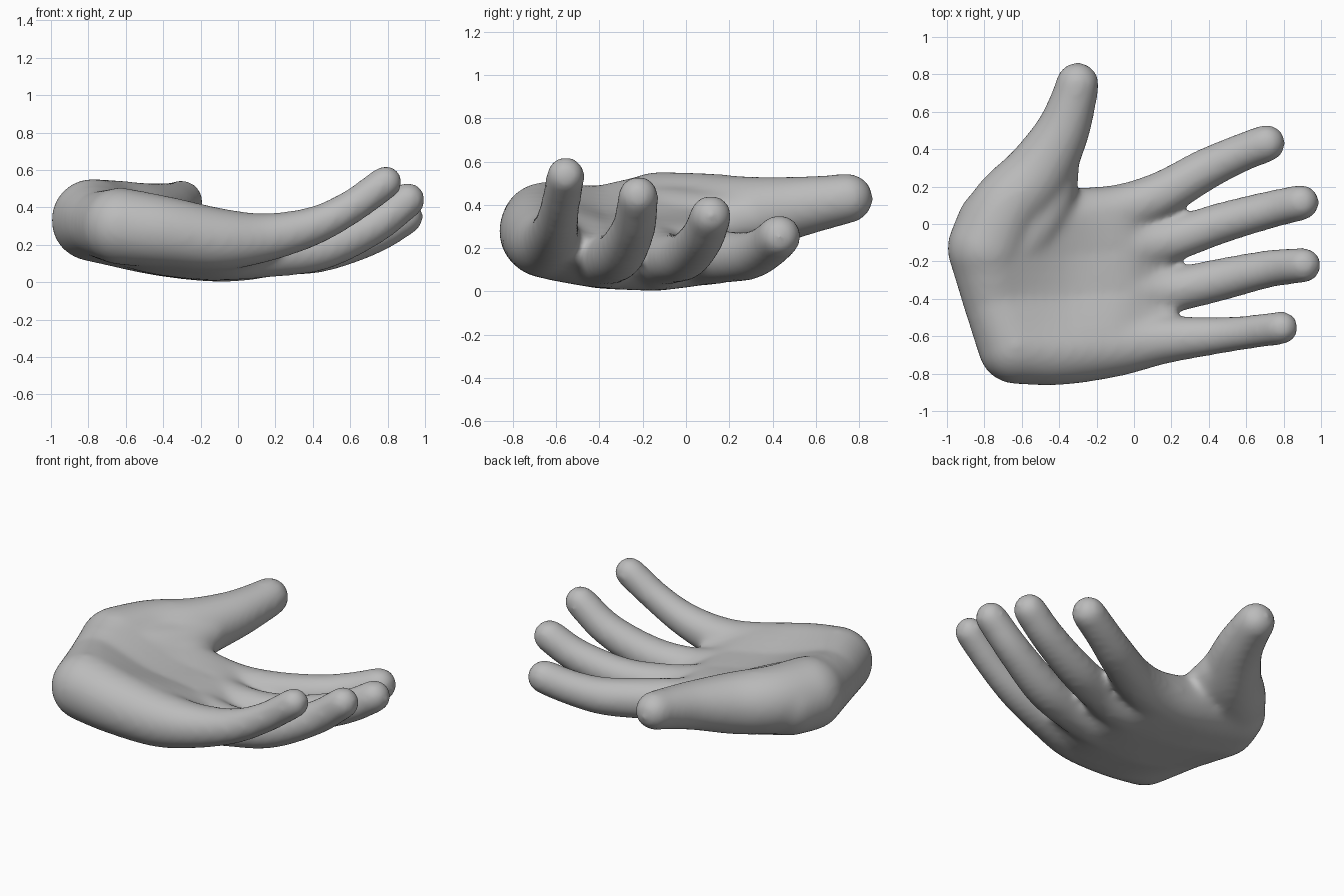
import bpy, bmesh, math
from mathutils import Vector, Matrix

cube = bpy.data.objects.get("Cube")
if cube:
    bpy.data.objects.remove(cube, do_unlink=True)

# Single clay colour
clay = bpy.data.materials.new("grey clay")
clay.use_nodes = True
GREY = (0.5, 0.5, 0.5, 1.0)
clay.diffuse_color = GREY
clay.node_tree.nodes["Principled BSDF"].inputs["Base Color"].default_value = GREY

# Centre lines from heel to fingertip: x, y, z, radius (first four points lie in the palm)
little = [(-.63, -.65, .30, .208), (-.40, -.67, .27, .193), (-.10, -.65, .23, .168),
          (.15, -.62, .24, .132), (.40, -.60, .30, .105), (.60, -.58, .40, .092), (.79, -.555, .535, .091)]
ring = [(-.74, -.40, .31, .18), (-.40, -.42, .21, .175), (-.05, -.38, .165, .155),
        (.20, -.355, .15, .122), (.45, -.30, .18, .115), (.72, -.24, .30, .102), (.907, -.22, .44, .096)]
middle = [(-.78, -.13, .33, .22), (-.40, -.15, .205, .175), (-.05, -.13, .155, .155),
          (.20, -.085, .15, .12), (.45, .0, .165, .111), (.72, .075, .25, .102), (.895, .115, .35, .098)]
index = [(-.75, .0, .32, .20), (-.40, .02, .22, .175), (-.10, .065, .17, .145),
         (.14, .155, .16, .125), (.38, .29, .165, .113), (.56, .375, .205, .104), (.71, .432, .255, .102)]
thumb = [(-.78, -.13, .335, .22), (-.68, .08, .345, .203), (-.52, .26, .35, .185),
         (-.39, .48, .385, .148), (-.325, .66, .415, .125), (-.302, .75, .43, .117)]
# Fleshy mound on the palm side of the thumb
thumb_mound = [(-.75, -.22, .32, .18), (-.60, -.08, .315, .17), (-.47, .10, .315, .15),
               (-.41, .27, .34, .12)]


def spline(points, steps=8):
    """Smooth samples through the points."""
    p = [Vector(q) for q in points]
    p = [2 * p[0] - p[1]] + p + [2 * p[-1] - p[-2]]
    out = []
    for i in range(1, len(p) - 2):
        a, b, c, d = p[i - 1:i + 3]
        for k in range(steps):
            t = k / steps
            out.append(0.5 * (2 * b + (c - a) * t + (2 * a - 5 * b + 4 * c - d) * t * t
                              + (3 * b - a - 3 * c + d) * t ** 3))
    return out + [p[-2]]


def sweep(bm, points, sides=24):
    """Round tube of changing radius along the centre line, with a ball at each end."""
    path = spline(points)
    rings = []
    for i, s in enumerate(path):
        along = (path[min(i + 1, len(path) - 1)] - path[max(i - 1, 0)]).xyz.normalized()
        across = along.cross(Vector((0, 0, 1))).normalized()
        up = across.cross(along)
        angles = [math.tau * k / sides for k in range(sides)]
        rings.append([bm.verts.new(s.xyz + s[3] * (across * math.cos(a) + up * math.sin(a)))
                      for a in angles])
    for r1, r2 in zip(rings, rings[1:]):
        for k in range(sides):
            n = (k + 1) % sides
            bm.faces.new((r1[k], r1[n], r2[n], r2[k]))
    bm.faces.new(rings[0][::-1])
    bm.faces.new(rings[-1])
    for s in (path[0], path[-1]):
        bmesh.ops.create_icosphere(bm, subdivisions=3, radius=s[3],
                                   matrix=Matrix.Translation(s.xyz))


bm = bmesh.new()
fingers = [little, ring, middle, index]
for chain in fingers + [thumb, thumb_mound]:
    sweep(bm, chain)

# Flesh filling the palm between neighbouring fingers, thinning into the webs
for one, two, web_x in zip(fingers, fingers[1:], (.15, .13, .06)):
    for t in (0.25, 0.5, 0.75):
        fill = [Vector(a).lerp(Vector(b), t) for a, b in zip(one[:4], two[:4])]
        fill[3][0] = web_x
        fill[3][3] *= 0.65
        sweep(bm, fill)

bmesh.ops.recalc_face_normals(bm, faces=bm.faces)
mesh = bpy.data.meshes.new("hand")
bm.to_mesh(mesh)
bm.free()
mesh.materials.append(clay)
hand = bpy.data.objects.new("hand", mesh)
bpy.context.collection.objects.link(hand)

# Fuse everything into one soft skin
fuse = hand.modifiers.new("fuse", 'REMESH')
fuse.mode = 'VOXEL'
fuse.voxel_size = 0.018
fuse.use_smooth_shade = True
soft = hand.modifiers.new("soften", 'SMOOTH')
soft.factor = 0.5
soft.iterations = 24
